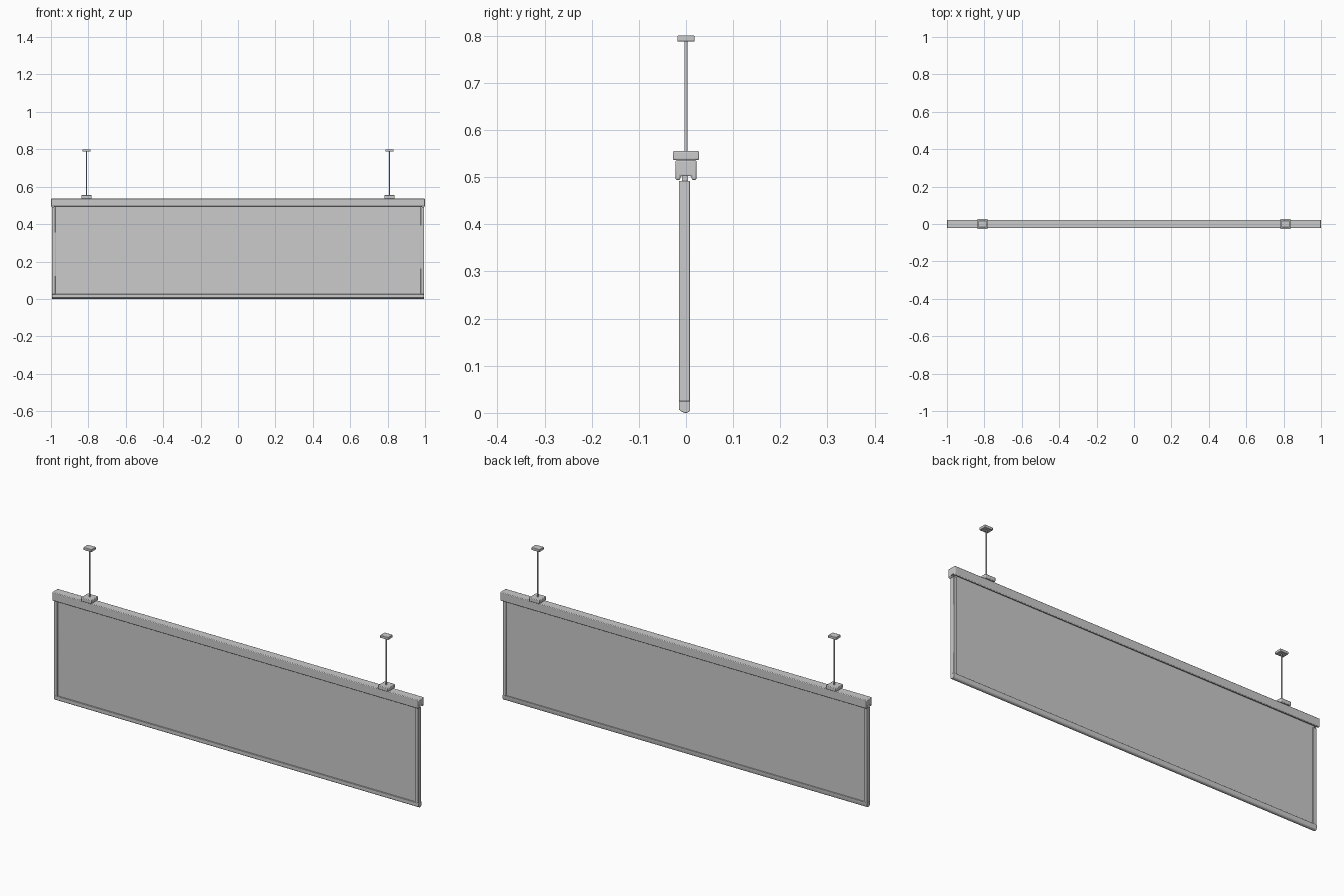
import bpy, bmesh
from math import radians

if "Cube" in bpy.data.objects:
    bpy.data.objects.remove(bpy.data.objects["Cube"])


def finish(obj, bevel, segments=2):
    # soften the edges and shade smooth while keeping creases sharp
    if bevel:
        mod = obj.modifiers.new("soft_edges", 'BEVEL')
        mod.width = bevel
        mod.segments = segments
        mod.limit_method = 'ANGLE'
        mod.angle_limit = radians(40)
    bpy.ops.object.select_all(action='DESELECT')
    obj.select_set(True)
    bpy.context.view_layer.objects.active = obj
    bpy.ops.object.shade_smooth_by_angle(angle=radians(35))
    return obj


def box(name, x, y, z, bevel=0.0):
    # x, y and z are (low, high) pairs
    bpy.ops.mesh.primitive_cube_add(size=1)
    obj = bpy.context.object
    obj.name = name
    for v in obj.data.vertices:
        v.co = [(a + b) / 2 + c * (b - a) for c, (a, b) in zip(v.co, (x, y, z))]
    return finish(obj, bevel)


def bar(name, profile, half_length, bevel):
    # extrude a (y, z) profile along x
    bm = bmesh.new()
    face = bm.faces.new([bm.verts.new((-half_length, y, z)) for y, z in profile])
    ext = bmesh.ops.extrude_face_region(bm, geom=[face])
    moved = [g for g in ext["geom"] if isinstance(g, bmesh.types.BMVert)]
    bmesh.ops.translate(bm, verts=moved, vec=(2 * half_length, 0, 0))
    bmesh.ops.recalc_face_normals(bm, faces=bm.faces)
    mesh = bpy.data.meshes.new(name)
    bm.to_mesh(mesh)
    bm.free()
    obj = bpy.data.objects.new(name, mesh)
    bpy.context.collection.objects.link(obj)
    return finish(obj, bevel)


# top housing with a narrow slot underneath that holds the panel
bar("top_housing", [(-0.022, 0.536), (-0.022, 0.494), (-0.012, 0.494), (-0.012, 0.502),
                    (0.012, 0.502), (0.012, 0.494), (0.022, 0.494), (0.022, 0.536)],
    1.0, 0.003)

# flat sign panel
box("panel", (-0.985, 0.985), (-0.009, 0.004), (0.012, 0.505))

# bottom rail with rounded underside
bar("bottom_rail", [(-0.015, 0.025), (-0.015, 0.007), (-0.010, 0.003), (-0.003, 0.0),
                    (0.002, 0.0), (0.007, 0.003), (0.009, 0.007), (0.009, 0.025)],
    0.995, 0.001)

for side, s in (("left", -1), ("right", 1)):
    # side frame strip
    box(side + "_side_rail", sorted((s * 0.976, s * 0.995)), (-0.015, 0.009),
        (0.024, 0.492), 0.002)

    # hanger: clamp on the housing, rod and ceiling plate
    cx = s * 0.81
    box(side + "_clamp", (cx - 0.028, cx + 0.028), (-0.028, 0.028), (0.536, 0.555), 0.003)
    bpy.ops.mesh.primitive_cylinder_add(vertices=16, radius=0.0035, depth=0.245,
                                        location=(cx, 0, 0.6695))
    rod = bpy.context.object
    rod.name = side + "_rod"
    finish(rod, 0)
    box(side + "_ceiling_plate", (cx - 0.022, cx + 0.022), (-0.018, 0.018),
        (0.787, 0.80), 0.002)
